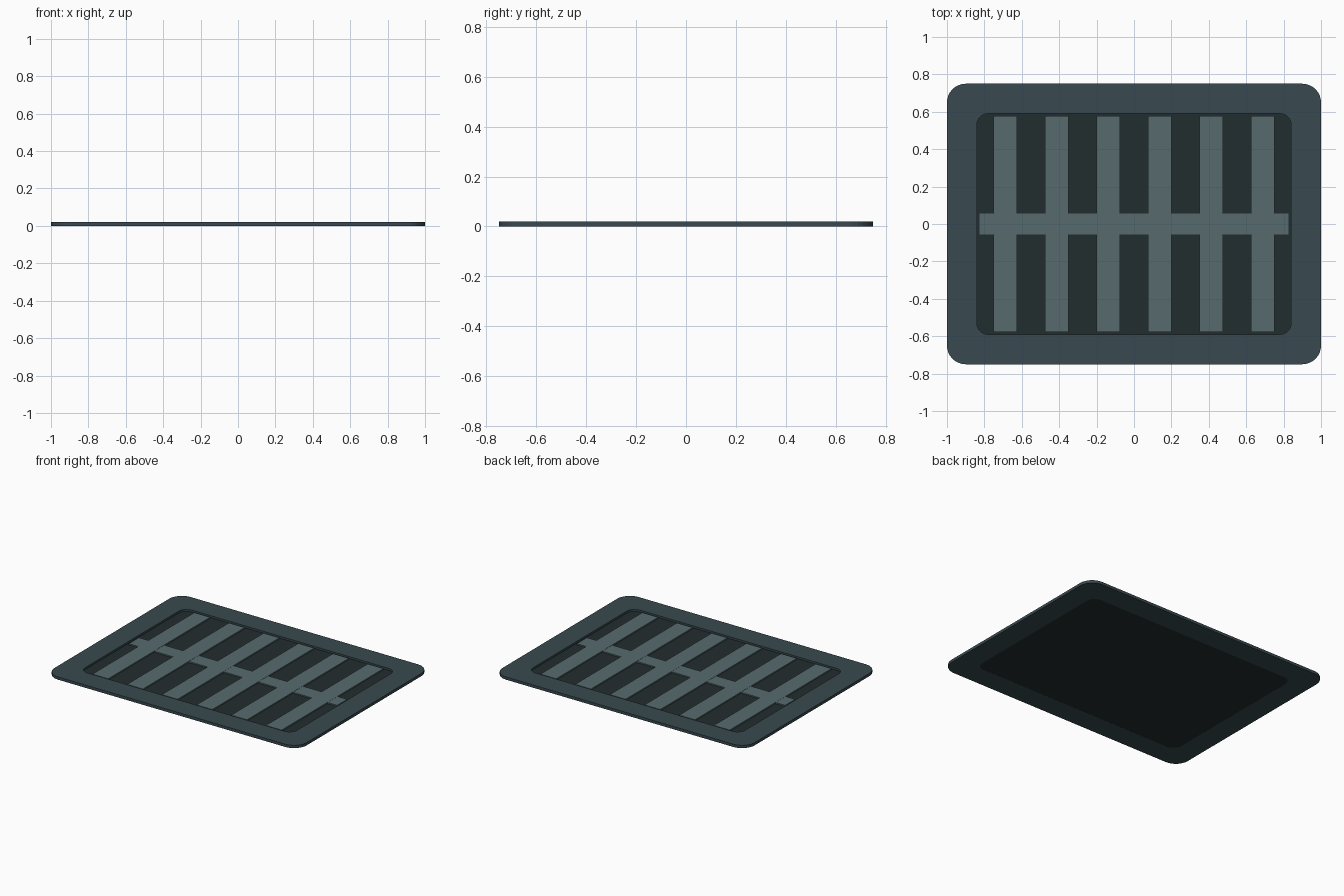
import bpy, bmesh, math

if "Cube" in bpy.data.objects:
    bpy.data.objects.remove(bpy.data.objects["Cube"])


def material(name, color):
    m = bpy.data.materials.new(name)
    m.diffuse_color = (*color, 1)
    m.use_nodes = True
    m.node_tree.nodes["Principled BSDF"].inputs["Base Color"].default_value = m.diffuse_color
    return m


def rounded_rect(hx, hy, r, steps=8):
    pts = []
    for i, (sx, sy) in enumerate([(1, 1), (-1, 1), (-1, -1), (1, -1)]):
        for k in range(steps + 1):
            a = math.pi / 2 * (i + k / steps)
            pts.append((sx * (hx - r) + r * math.cos(a), sy * (hy - r) + r * math.sin(a)))
    return pts


def finish(name, bm, mat):
    bmesh.ops.recalc_face_normals(bm, faces=bm.faces)
    me = bpy.data.meshes.new(name)
    bm.to_mesh(me)
    bm.free()
    me.materials.append(mat)
    ob = bpy.data.objects.new(name, me)
    bpy.context.collection.objects.link(ob)
    return ob


def ring(name, outer, inner, z0, z1, mat):
    bm = bmesh.new()
    loops = [[bm.verts.new((x, y, z)) for x, y in p]
             for p, z in ((outer, z0), (outer, z1), (inner, z1), (inner, z0))]
    n = len(outer)
    for a in range(4):
        p, q = loops[a], loops[(a + 1) % 4]
        for i in range(n):
            j = (i + 1) % n
            bm.faces.new((p[i], p[j], q[j], q[i]))
    return finish(name, bm, mat)


def slab(name, outline, z0, z1, mat):
    bm = bmesh.new()
    low = [bm.verts.new((x, y, z0)) for x, y in outline]
    face = bm.faces.new(low)
    ext = bmesh.ops.extrude_face_region(bm, geom=[face], use_keep_orig=True)
    for v in ext["geom"]:
        if isinstance(v, bmesh.types.BMVert):
            v.co.z = z1
    return finish(name, bm, mat)


def box(name, x0, x1, y0, y1, z0, z1, mat):
    return slab(name, [(x0, y0), (x1, y0), (x1, y1), (x0, y1)], z0, z1, mat)


frame_mat = material("frame_slate", (0.040, 0.068, 0.080))
back_mat = material("backing_dark", (0.016, 0.026, 0.027))
bar_mat = material("bar_grey", (0.095, 0.145, 0.155))

# Outer frame with a rounded opening
ring("frame", rounded_rect(1.0, 0.75, 0.10), rounded_rect(0.84, 0.59, 0.06),
     0.0, 0.02, frame_mat)

# Dark backing plate closing the opening
slab("backing_plate", rounded_rect(0.84, 0.59, 0.06), 0.001, 0.006, back_mat)

# Long cross bar and six upright slats
box("cross_bar", -0.827, 0.827, -0.057, 0.057, 0.005, 0.014, bar_mat)
for i in range(6):
    x = (i - 2.5) * 0.275
    box(f"slat_{i + 1}", x - 0.0625, x + 0.0625, -0.577, 0.577, 0.005, 0.015, bar_mat)
